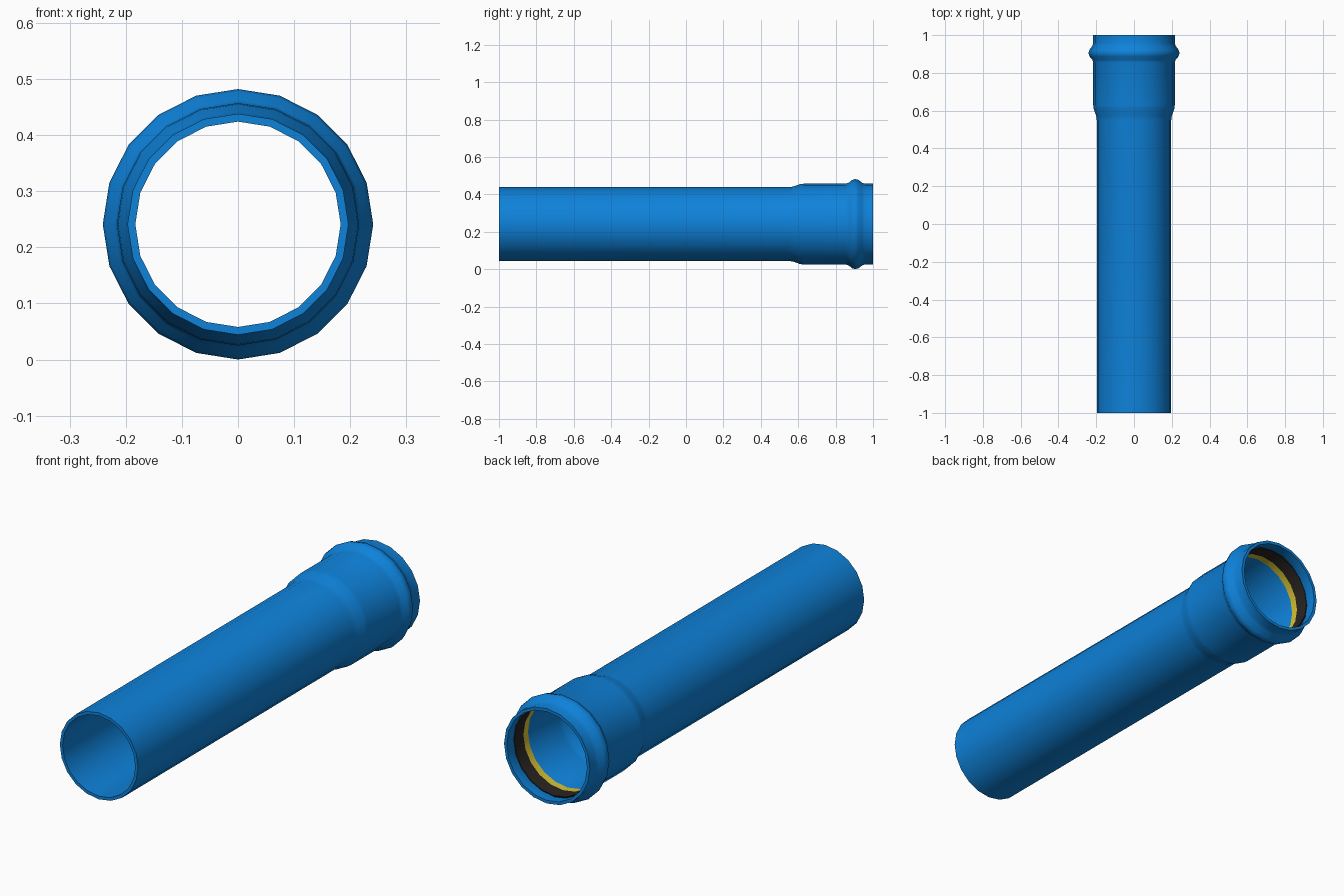
import bpy, bmesh, math

if "Cube" in bpy.data.objects:
    bpy.data.objects.remove(bpy.data.objects["Cube"])

SIDES = 20
CENTRE_Z = 0.241


def material(name, rgb):
    m = bpy.data.materials.new(name)
    m.diffuse_color = (*rgb, 1)
    m.use_nodes = True
    m.node_tree.nodes["Principled BSDF"].inputs["Base Color"].default_value = m.diffuse_color
    return m


def lathe(name, profile, mat, angle=35):
    """Spin a closed (y, radius) profile around the pipe axis."""
    bm = bmesh.new()
    rings = []
    for i in range(SIDES):
        a = 2 * math.pi * i / SIDES
        rings.append([bm.verts.new((r * math.sin(a), y, CENTRE_Z + r * math.cos(a)))
                      for y, r in profile])
    n = len(profile)
    for i in range(SIDES):
        p, q = rings[i], rings[(i + 1) % SIDES]
        for j in range(n):
            k = (j + 1) % n
            bm.faces.new((p[j], p[k], q[k], q[j]))
    bmesh.ops.recalc_face_normals(bm, faces=bm.faces)
    me = bpy.data.meshes.new(name)
    bm.to_mesh(me)
    bm.free()
    me.materials.append(mat)
    ob = bpy.data.objects.new(name, me)
    bpy.context.collection.objects.link(ob)
    bpy.context.view_layer.objects.active = ob
    ob.select_set(True)
    bpy.ops.object.shade_smooth_by_angle(angle=math.radians(angle))
    ob.select_set(False)
    return ob


blue = material("pipe blue", (0.0044, 0.223, 0.70))
black = material("rubber black", (0.022, 0.018, 0.016))
yellow = material("seal yellow", (0.70, 0.56, 0.035))

# Pipe with widened socket and rounded bead; inner wall follows the outer one
outer = [(-1, 0.197), (0.55, 0.197), (0.575, 0.201), (0.61, 0.214), (0.63, 0.216),
         (0.855, 0.216), (0.87, 0.221), (0.888, 0.236), (0.905, 0.241), (0.922, 0.236),
         (0.942, 0.221), (0.957, 0.216), (1, 0.216)]
inner = [(y, r - 0.014) for y, r in reversed(outer)]
lathe("socket_pipe", outer + inner, blue, 45)

# Rubber seal filling the groove
lathe("rubber_seal", [(0.885, 0.199), (0.95, 0.199), (0.945, 0.206),
                      (0.92, 0.221), (0.89, 0.221)], black)

# Yellow retaining ring behind the seal
lathe("retaining_ring", [(0.85, 0.2005), (0.885, 0.1995), (0.885, 0.215),
                         (0.872, 0.206), (0.85, 0.203)], yellow)
